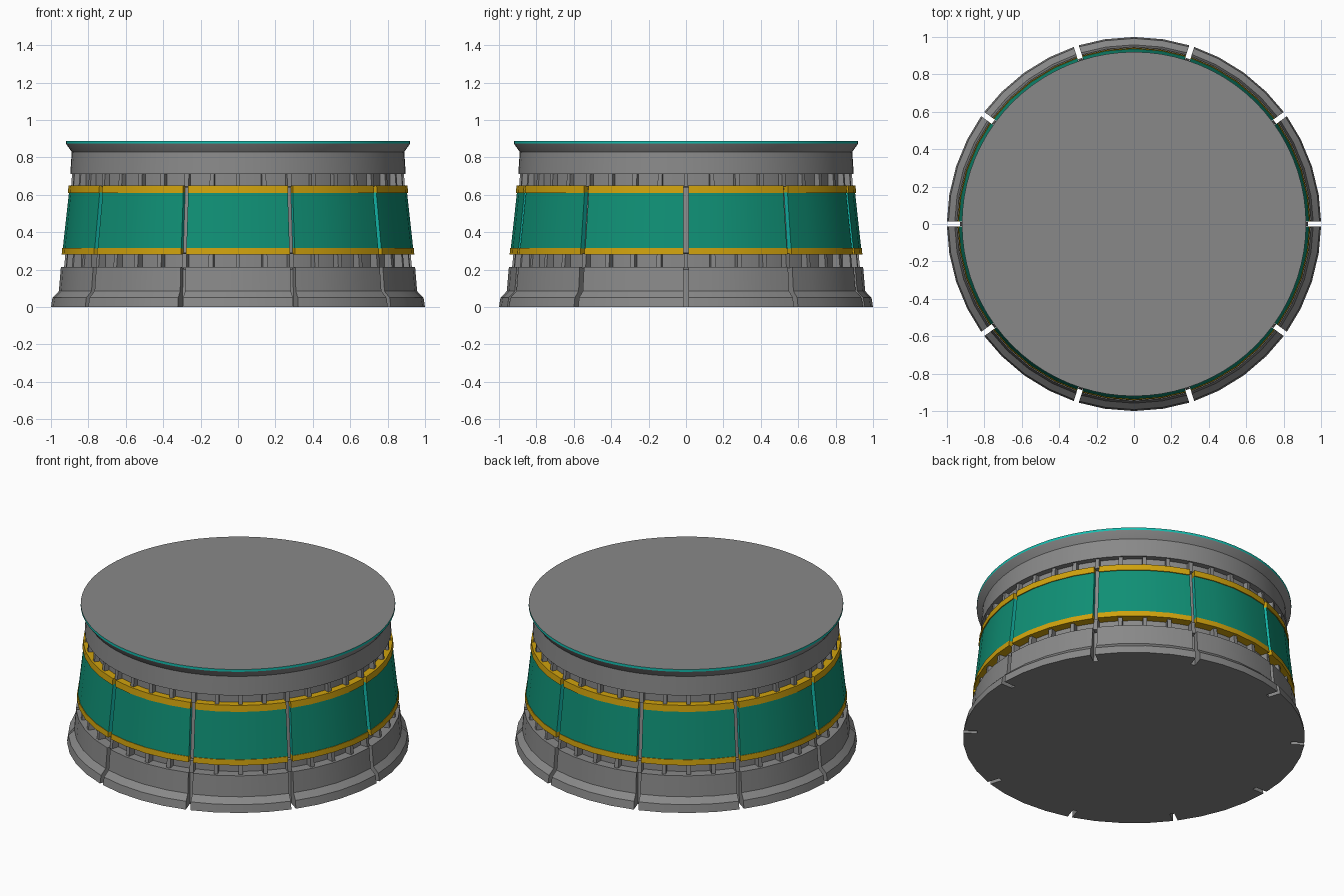
import bpy, bmesh, math

if "Cube" in bpy.data.objects:
    bpy.data.objects.remove(bpy.data.objects["Cube"])


def material(name, rgb):
    m = bpy.data.materials.new(name)
    m.diffuse_color = (*rgb, 1)
    m.use_nodes = True
    m.node_tree.nodes["Principled BSDF"].inputs["Base Color"].default_value = m.diffuse_color
    return m


GREY = material("stone grey", (0.25, 0.25, 0.25))
TEAL = material("deep teal", (0.005, 0.28, 0.18))
BRIGHT = material("bright teal", (0.007, 0.50, 0.42))
GOLD = material("gold", (0.63, 0.36, 0.004))


def finish(bm, name, mats):
    bmesh.ops.recalc_face_normals(bm, faces=bm.faces)
    mesh = bpy.data.meshes.new(name)
    bm.to_mesh(mesh)
    bm.free()
    ob = bpy.data.objects.new(name, mesh)
    bpy.context.collection.objects.link(ob)
    for m in mats:
        mesh.materials.append(m)
    bpy.ops.object.select_all(action='DESELECT')
    ob.select_set(True)
    bpy.context.view_layer.objects.active = ob
    bpy.ops.object.shade_smooth_by_angle(angle=math.radians(25))
    return ob


def lathe(name, profile, mats, sides=80, rule=None):
    """Solid of revolution, capped at both ends."""
    bm = bmesh.new()
    rings = [[bm.verts.new((r * math.cos(a), r * math.sin(a), z))
              for a in (2 * math.pi * i / sides for i in range(sides))]
             for r, z in profile]
    for a, b in zip(rings, rings[1:]):
        for i in range(sides):
            j = (i + 1) % sides
            bm.faces.new((a[i], a[j], b[j], b[i]))
    bm.faces.new(rings[0])
    bm.faces.new(rings[-1])
    bm.normal_update()
    if rule:
        for f in bm.faces:
            f.material_index = rule(f)
    return finish(bm, name, mats)


def segments(name, profile, mats, gap=0.028, count=10, steps=4):
    """Ring of separate curved blocks with parallel-sided slits between."""
    bm = bmesh.new()
    n = len(profile)
    for k in range(count):
        start, end = 2 * math.pi * k / count, 2 * math.pi * (k + 1) / count
        cols = []
        for s in range(steps + 1):
            col = []
            for r, z in profile:
                a = start + (end - start) * s / steps
                trim = math.asin(gap / 2 / r)
                a += trim if s == 0 else -trim if s == steps else 0
                col.append(bm.verts.new((r * math.cos(a), r * math.sin(a), z)))
            cols.append(col)
        for a, b in zip(cols, cols[1:]):
            for i in range(n):
                j = (i + 1) % n
                bm.faces.new((a[i], b[i], b[j], a[j]))
        for cap in (cols[0], cols[-1]):
            bm.faces.new(cap).material_index = len(mats) - 1
    return finish(bm, name, mats)


def bars(name, r0, r1_low, r1_high, z0, z1, width=0.024, count=40):
    """Ring of small upright ribs."""
    bm = bmesh.new()
    for k in range(count):
        a = 2 * math.pi * k / count
        c, s = math.cos(a), math.sin(a)
        v = [bm.verts.new((r * c - t * s, r * s + t * c, z))
             for z, r1 in ((z0, r1_low), (z1, r1_high))
             for r, t in ((r0, -width / 2), (r1, -width / 2),
                          (r1, width / 2), (r0, width / 2))]
        for f in ((0, 1, 2, 3), (4, 5, 6, 7), (0, 1, 5, 4),
                  (1, 2, 6, 5), (2, 3, 7, 6), (3, 0, 4, 7)):
            bm.faces.new([v[i] for i in f])
    return finish(bm, name, [GREY])


# inner core, seen through the slits and between the ribs
lathe("core", [(0.92, 0), (0.915, 0.06), (0.91, 0.2), (0.885, 0.21), (0.885, 0.285),
               (0.905, 0.29), (0.87, 0.64), (0.86, 0.65), (0.86, 0.72)], [GREY])

# stepped foot
segments("foot", [(0.90, 0), (1.0, 0), (0.992, 0.05), (0.958, 0.085),
                  (0.947, 0.215), (0.88, 0.215)], [GREY])

# coloured band with gold borders
segments("band_panels", [(0.89, 0.312), (0.937, 0.312), (0.904, 0.612), (0.86, 0.612)],
         [TEAL, BRIGHT])
segments("lower_gold_border", [(0.87, 0.28), (0.943, 0.28), (0.94, 0.315), (0.87, 0.315)],
         [GOLD])
segments("upper_gold_border", [(0.85, 0.61), (0.91, 0.61), (0.906, 0.65), (0.85, 0.65)],
         [GOLD])

# rib rows
bars("lower_ribs", 0.87, 0.93, 0.923, 0.21, 0.285)
bars("upper_ribs", 0.845, 0.892, 0.887, 0.645, 0.715)

# unbroken neck, flared lip and top disc with a bright rim
lathe("neck_and_lip", [(0.897, 0.71), (0.889, 0.83), (0.918, 0.87),
                       (0.92, 0.874), (0.92, 0.889)], [GREY, BRIGHT],
      rule=lambda f: int(f.calc_center_median().z > 0.875 and abs(f.normal.z) < 0.5))
